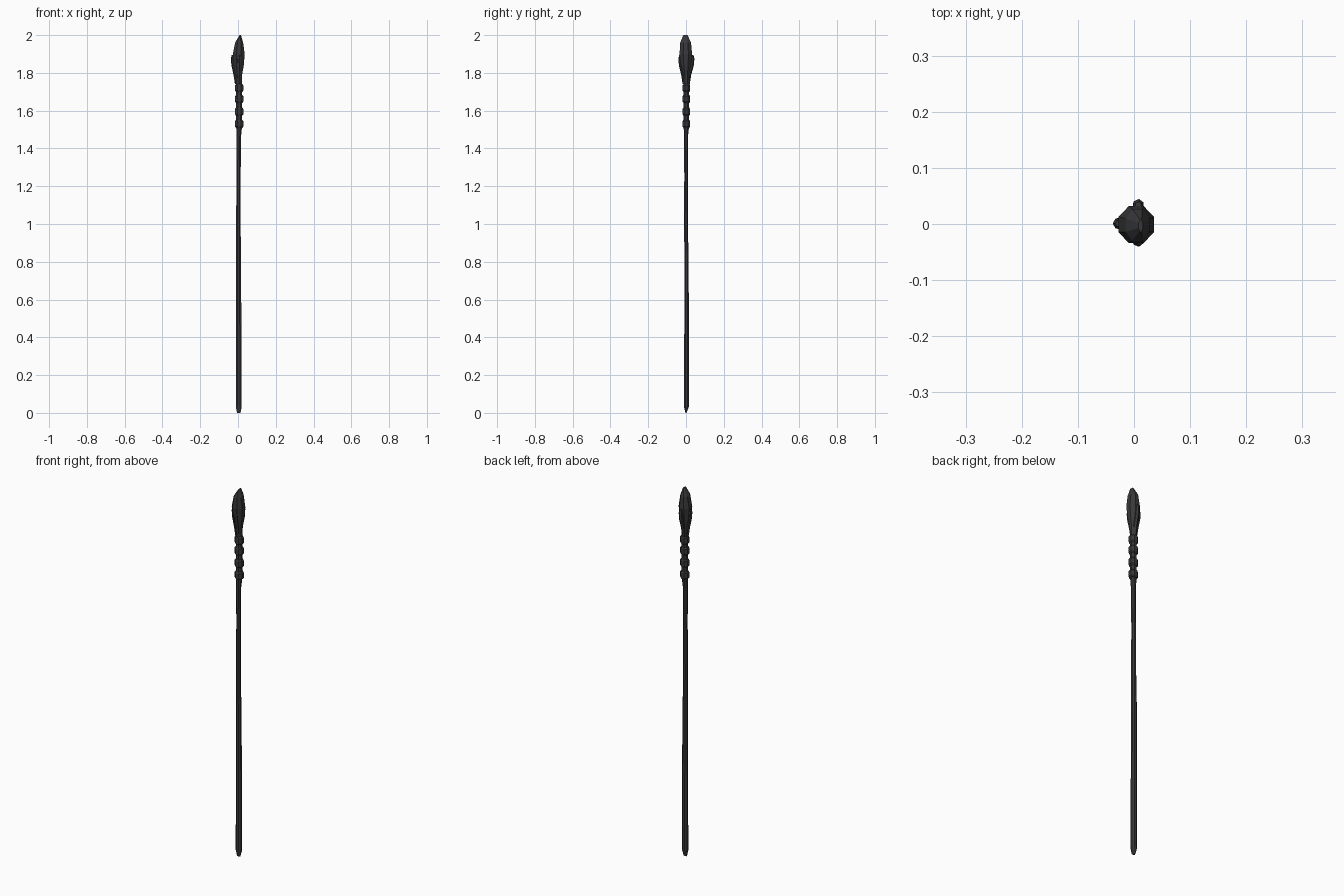
import bpy, bmesh, math

dark = bpy.data.materials.new("dark_wood")
dark.diffuse_color = (0.04, 0.04, 0.04, 1)


def loft(name, sections, sides=8, twist=0.0):
    """Skin through sections (cx, cy, z, rx, ry) with flat n-sided rings and closed ends."""
    bm = bmesh.new()
    rings = []
    for cx, cy, z, rx, ry in sections:
        rings.append([bm.verts.new((cx + rx * math.cos(2 * math.pi * i / sides + twist),
                                    cy + ry * math.sin(2 * math.pi * i / sides + twist), z))
                      for i in range(sides)])
    for a, b in zip(rings, rings[1:]):
        for i in range(sides):
            j = (i + 1) % sides
            bm.faces.new((a[i], a[j], b[j], b[i]))
    bm.faces.new(rings[0][::-1])
    bm.faces.new(rings[-1])
    bmesh.ops.recalc_face_normals(bm, faces=bm.faces)
    mesh = bpy.data.meshes.new(name)
    bm.to_mesh(mesh)
    bm.free()
    mesh.materials.append(dark)
    obj = bpy.data.objects.new(name, mesh)
    bpy.context.collection.objects.link(obj)
    return obj


# Slightly crooked shaft with a chiselled foot and a flared top
loft("shaft", [
    (0.004, 0.000, 0.00, 0.010, 0.003),
    (0.004, 0.002, 0.035, 0.017, 0.015),
    (0.004, 0.003, 0.20, 0.017, 0.014),
    (0.003, 0.003, 0.50, 0.016, 0.013),
    (0.002, 0.003, 0.78, 0.015, 0.012),
    (0.002, 0.000, 1.00, 0.013, 0.011),
    (0.003, 0.001, 1.25, 0.012, 0.011),
    (0.004, 0.000, 1.46, 0.013, 0.011),
    (0.006, 0.002, 1.52, 0.017, 0.016),
    (0.006, 0.002, 1.74, 0.017, 0.016),
    (0.004, 0.001, 1.79, 0.019, 0.019),
    (0.004, 0.001, 1.82, 0.017, 0.017),
], twist=math.pi / 8)

# Four binding bands
for i, z in enumerate((1.53, 1.595, 1.662, 1.72)):
    loft(f"band_{i + 1}", [
        (0.006, 0.002, z - 0.021, 0.018, 0.017),
        (0.006, 0.002, z - 0.014, 0.024, 0.022),
        (0.006, 0.002, z + 0.014, 0.024, 0.022),
        (0.006, 0.002, z + 0.021, 0.018, 0.017),
    ], twist=math.pi / 8)

# Faceted crystal with a small ridge at the tip
loft("crystal", [
    (0.004, 0.000, 1.77, 0.015, 0.015),
    (0.004, 0.000, 1.84, 0.029, 0.029),
    (0.004, -0.001, 1.90, 0.034, 0.036),
    (0.006, -0.002, 1.96, 0.023, 0.031),
    (0.012, -0.003, 2.00, 0.004, 0.012),
], twist=math.pi / 8)

# Three claws gripping the crystal
for side, angle, reach in (("left", 180, 0.034), ("back", 82, 0.037), ("front", 278, 0.035)):
    dx, dy = math.cos(math.radians(angle)), math.sin(math.radians(angle))
    path = ((1.74, 0.010, 0.009), (1.79, 0.016, 0.011), (1.84, reach - 0.007, 0.011),
            (1.875, reach - 0.003, 0.010), (1.895, reach - 0.004, 0.006))
    loft(side + "_claw", [(0.003 + dx * d, 0.001 + dy * d, z, r, r) for z, d, r in path],
         sides=6, twist=math.radians(angle))
